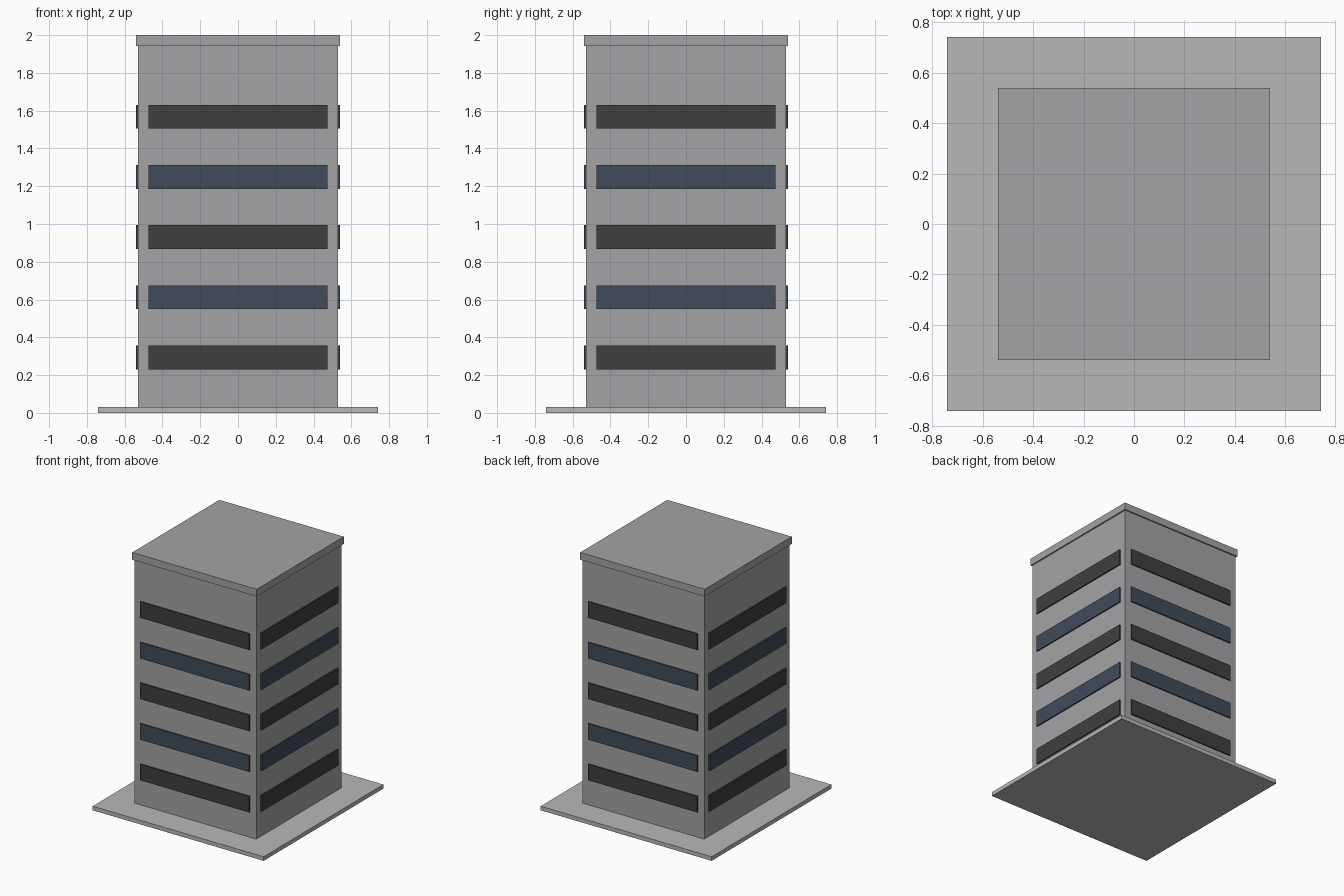
import bpy
import bmesh
from math import pi
from mathutils import Matrix

if "Cube" in bpy.data.objects:
    bpy.data.objects.remove(bpy.data.objects["Cube"])


def material(name, rgb):
    m = bpy.data.materials.new(name)
    m.diffuse_color = (*rgb, 1)
    m.use_nodes = True
    m.node_tree.nodes["Principled BSDF"].inputs["Base Color"].default_value = m.diffuse_color
    return m


def box(name, half_x, half_y, z0, z1, mat, y=0, angle=0):
    """Box centred on x, offset along y, then turned about the z axis."""
    bm = bmesh.new()
    bmesh.ops.create_cube(bm, size=1)
    bm.transform(Matrix.Rotation(angle, 4, 'Z')
                 @ Matrix.Translation((0, y, (z0 + z1) / 2))
                 @ Matrix.Diagonal((2 * half_x, 2 * half_y, z1 - z0, 1)))
    mesh = bpy.data.meshes.new(name)
    bm.to_mesh(mesh)
    bm.free()
    mesh.materials.append(mat)
    obj = bpy.data.objects.new(name, mesh)
    bpy.context.collection.objects.link(obj)
    return obj


concrete = material("concrete", (0.37, 0.37, 0.38))
paving = material("paving", (0.48, 0.48, 0.48))
kerb_grey = material("kerb_grey", (0.28, 0.28, 0.28))
dark_glass = material("dark_glass", (0.05, 0.05, 0.05))
blue_glass = material("blue_glass", (0.05, 0.07, 0.10))

# Pavement slab
box("pavement", 0.742, 0.742, 0, 0.032, paving)

# Raised kerb: square ring around the pavement, inset from one face
bm = bmesh.new()
bmesh.ops.create_grid(bm, x_segments=1, y_segments=1, size=0.742)
inner = bm.faces[:]
bmesh.ops.inset_region(bm, faces=inner, thickness=0.026)
bmesh.ops.delete(bm, geom=inner, context='FACES')
ring = bmesh.ops.extrude_face_region(bm, geom=bm.faces[:])
bmesh.ops.translate(bm, vec=(0, 0, 0.01),
                    verts=[v for v in ring["geom"] if isinstance(v, bmesh.types.BMVert)])
bm.transform(Matrix.Translation((0, 0, 0.032)))
bmesh.ops.recalc_face_normals(bm, faces=bm.faces[:])
mesh = bpy.data.meshes.new("kerb")
bm.to_mesh(mesh)
bm.free()
mesh.materials.append(kerb_grey)
bpy.context.collection.objects.link(bpy.data.objects.new("kerb", mesh))

# Tower and roof cap
box("tower", 0.529, 0.529, 0.032, 1.943, concrete)
box("roof_cap", 0.54, 0.54, 1.943, 2.0, concrete)

# Window bands: five floors, alternating glass, on all four sides
for floor in range(5):
    z = 0.23 + 0.3187 * floor
    glass = blue_glass if floor % 2 else dark_glass
    for side, turn in (("front", 0), ("right", 1), ("back", 2), ("left", 3)):
        box(f"window_band_{side}_{floor + 1}", 0.475, 0.01, z, z + 0.126,
            glass, y=-0.529, angle=turn * pi / 2)
